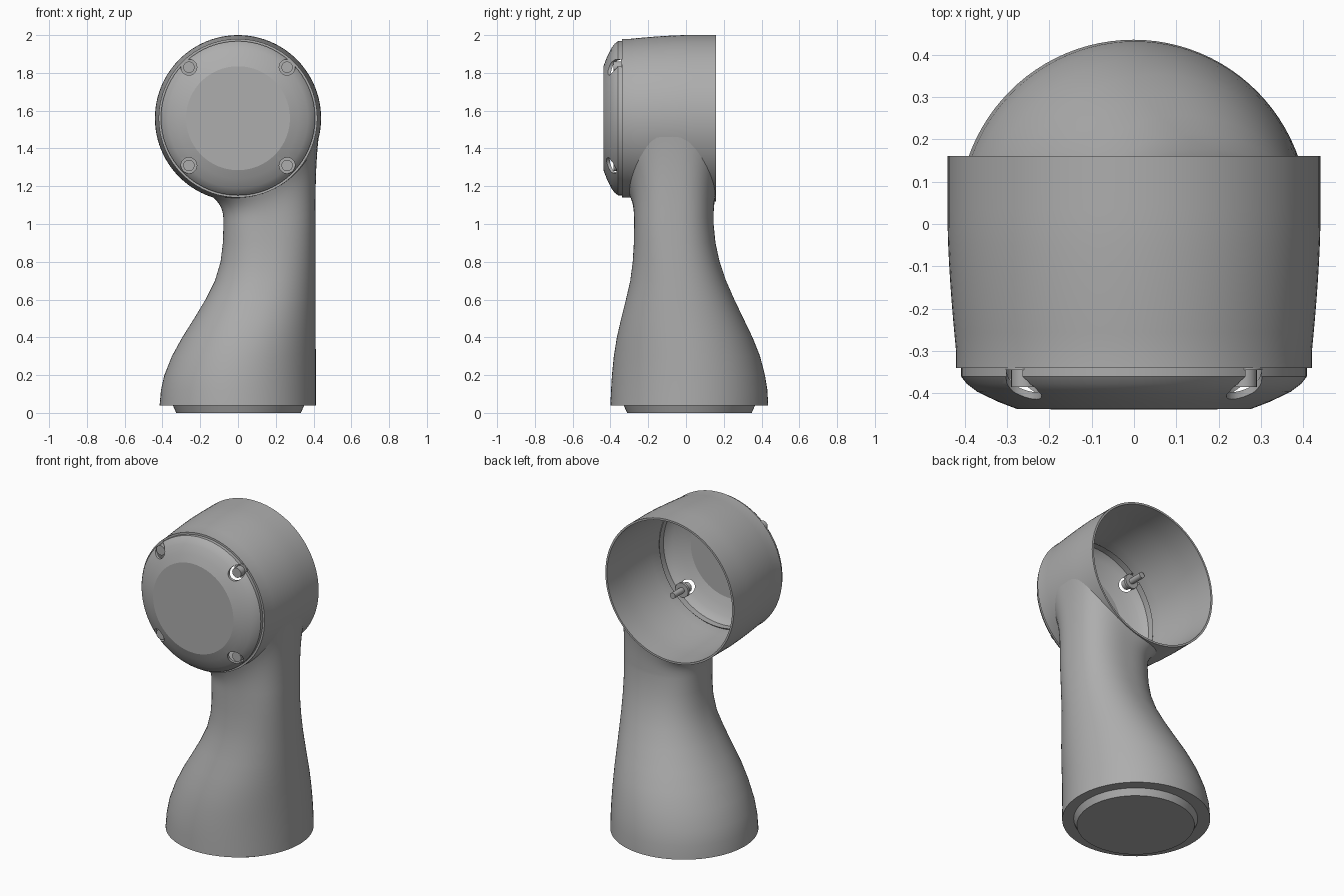
import bpy, bmesh, math
from mathutils import Vector, Matrix

cube = bpy.data.objects.get("Cube")
if cube:
    bpy.data.objects.remove(cube, do_unlink=True)

grey = bpy.data.materials.new("cast_grey")
grey.use_nodes = True
GREY = (0.42, 0.42, 0.42, 1)
grey.diffuse_color = GREY
grey.node_tree.nodes["Principled BSDF"].inputs["Base Color"].default_value = GREY

HEAD_Z = 1.56
SEGMENTS = 96


def finish(name, bm, angle=30):
    bmesh.ops.remove_doubles(bm, verts=bm.verts, dist=1e-5)
    bmesh.ops.recalc_face_normals(bm, faces=bm.faces)
    mesh = bpy.data.meshes.new(name)
    bm.to_mesh(mesh)
    bm.free()
    mesh.materials.append(grey)
    obj = bpy.data.objects.new(name, mesh)
    bpy.context.collection.objects.link(obj)
    smooth(obj, angle)
    return obj


def smooth(obj, angle):
    bpy.ops.object.select_all(action="DESELECT")
    obj.select_set(True)
    bpy.context.view_layer.objects.active = obj
    bpy.ops.object.shade_smooth_by_angle(angle=math.radians(angle))


def bridge(bm, rings, closed=False):
    pairs = list(zip(rings, rings[1:]))
    if closed:
        pairs.append((rings[-1], rings[0]))
    for a, b in pairs:
        for i in range(len(a)):
            j = (i + 1) % len(a)
            bm.faces.new((a[i], a[j], b[j], b[i]))


def lathe(name, profile, closed, angle=30):
    """Turn (radius, y) points about the head axis."""
    bm = bmesh.new()
    rings = []
    for r, y in profile:
        turns = [math.tau * i / SEGMENTS for i in range(SEGMENTS)]
        rings.append([bm.verts.new((r * math.cos(t), y, HEAD_Z + r * math.sin(t)))
                      for t in turns])
    bridge(bm, rings, closed)
    bmesh.ops.dissolve_degenerate(bm, edges=bm.edges, dist=1e-6)
    return finish(name, bm, angle)


def rod(name, x, z, radius, y0, y1):
    """Round bar lying along y."""
    bm = bmesh.new()
    place = Matrix.Translation((x, (y0 + y1) / 2, z)) @ Matrix.Rotation(math.pi / 2, 4, "X")
    bmesh.ops.create_cone(bm, cap_ends=True, segments=24, radius1=radius,
                          radius2=radius, depth=y1 - y0, matrix=place)
    return finish(name, bm)


def head_radius(y):
    return 0.44 - 0.02 * min(1, max(0, -y / 0.3)) ** 1.5


# Open-backed head barrel with a thin wall
ys = [0.16 - 0.5 * i / 12 for i in range(13)]
outer = [(head_radius(y), y) for y in ys]
inner = [(head_radius(y) - 0.012, y) for y in reversed(ys)]
lathe("head_barrel", outer + inner, True)

# Domed front cover, hollow behind
cover_outer = [(0.408, -0.32), (0.408, -0.36), (0.395, -0.377), (0.37, -0.396),
               (0.32, -0.42), (0.275, -0.437), (0, -0.438)]
cover_inner = [(max(0, r - 0.01), y + 0.012) for r, y in reversed(cover_outer)]
cover = lathe("front_cover", cover_outer + cover_inner, True, 20)

# Four screws sunk into pockets in the cover
for side, x in (("right", -0.26), ("left", 0.26)):
    for level, z in (("lower", 1.31), ("upper", 1.83)):
        cutter = rod("pocket_cutter", x, z, 0.042, -0.5, -0.3)
        cutter.hide_render = True
        cut = cover.modifiers.new("pocket", "BOOLEAN")
        cut.operation = "DIFFERENCE"
        cut.solver = "EXACT"
        cut.object = cutter
        bpy.context.view_layer.objects.active = cover
        bpy.ops.object.modifier_apply(modifier=cut.name)
        bpy.data.objects.remove(cutter, do_unlink=True)
        rod(f"{level}_{side}_pocket_floor", x, z, 0.044, -0.345, -0.33)
        rod(f"{level}_{side}_screw_head", x, z, 0.03, -0.385, -0.345)
        rod(f"{level}_{side}_screw_shank", x, z, 0.018, -0.33, -0.24)
smooth(cover, 20)

# Neck sections: height, x range, y range, squareness
sections = [
    (0.04, -0.415, 0.412, -0.4, 0.435, 2),
    (0.12, -0.408, 0.412, -0.397, 0.431, 2),
    (0.2, -0.39, 0.412, -0.392, 0.418, 2),
    (0.3, -0.35, 0.412, -0.382, 0.392, 2),
    (0.4, -0.295, 0.411, -0.366, 0.352, 2.05),
    (0.5, -0.232, 0.41, -0.343, 0.304, 2.1),
    (0.6, -0.172, 0.41, -0.318, 0.256, 2.15),
    (0.7, -0.122, 0.41, -0.295, 0.212, 2.2),
    (0.8, -0.092, 0.41, -0.282, 0.178, 2.3),
    (0.9, -0.08, 0.41, -0.276, 0.156, 2.4),
    (1.0, -0.077, 0.41, -0.275, 0.146, 2.5),
]


def section_points(z, x0, x1, y0, y1, power):
    points = []
    for i in range(SEGMENTS):
        t = math.tau * i / SEGMENTS
        c, s = math.cos(t), math.sin(t)
        u = math.copysign(abs(c) ** (2 / power), c)
        v = math.copysign(abs(s) ** (2 / power), s)
        points.append(Vector(((x0 + x1) / 2 + u * (x1 - x0) / 2,
                              (y0 + y1) / 2 + v * (y1 - y0) / 2, z)))
    return points


levels = [section_points(*s) for s in sections]

# The top of the neck flares out and meets the barrel on its curve
saddle = section_points(0, -0.14, 0.432, -0.3, 0.155, 2.7)
for p in saddle:
    r = head_radius(p.y) - 0.003
    p.x = min(p.x, r)
    p.z = HEAD_Z - math.sqrt(r * r - p.x * p.x)
start = levels[-1]
for step in range(1, 9):
    t = step / 8
    ring = []
    for a, b in zip(start, saddle):
        side = a.lerp(b, t ** 3)
        ring.append(Vector((side.x, side.y, a.z + (b.z - a.z) * t)))
    levels.append(ring)

bm = bmesh.new()
rings = [[bm.verts.new(p) for p in level] for level in levels]
bridge(bm, rings)
bm.faces.new(rings[0])
finish("neck", bm, 40)

# Stepped mounting foot under the neck
bm = bmesh.new()
bmesh.ops.create_cone(bm, cap_ends=True, segments=64, radius1=0.33, radius2=0.35,
                      depth=0.045, matrix=Matrix.Translation((0.003, 0.018, 0.0225)))
finish("mounting_foot", bm)
